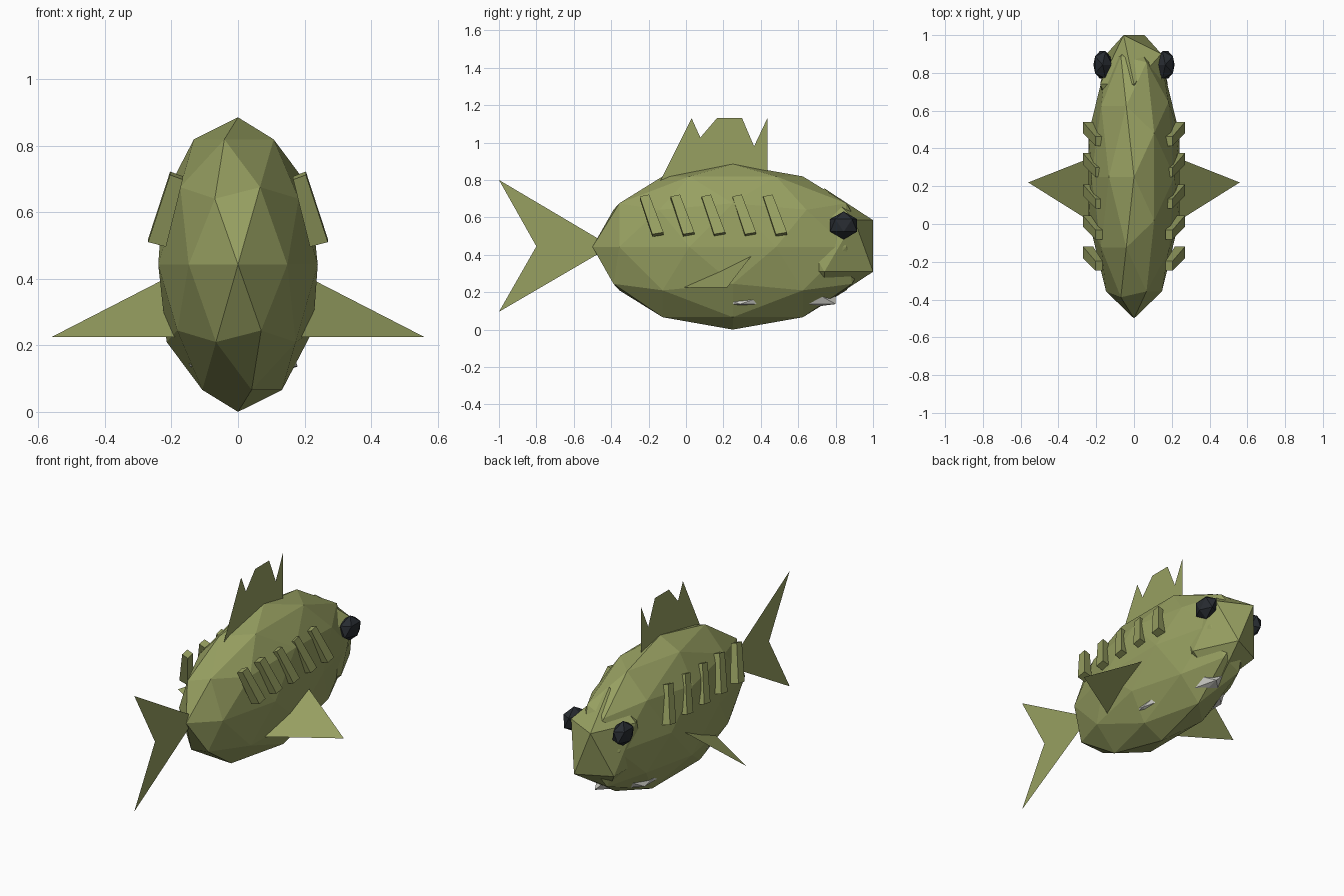
import bpy, bmesh
from mathutils import Matrix

if "Cube" in bpy.data.objects:
    bpy.data.objects.remove(bpy.data.objects["Cube"])


def material(name, rgb):
    m = bpy.data.materials.new(name)
    m.diffuse_color = (*rgb, 1)
    m.use_nodes = True
    m.node_tree.nodes["Principled BSDF"].inputs["Base Color"].default_value = m.diffuse_color
    return m


GREEN = material("olive", (0.31, 0.35, 0.12))
DARK = material("dark", (0.02, 0.024, 0.03))
PALE = material("pale", (0.65, 0.65, 0.6))


def finish(name, bm, mat):
    me = bpy.data.meshes.new(name)
    bm.to_mesh(me)
    bm.free()
    me.materials.append(mat)
    ob = bpy.data.objects.new(name, me)
    bpy.context.collection.objects.link(ob)
    return ob


def ball(name, centre, radii, level, mat):
    # faceted ellipsoid, half a turn about z
    bm = bmesh.new()
    mtx = Matrix.Translation(centre) @ Matrix.Diagonal((-radii[0], -radii[1], radii[2], 1))
    bmesh.ops.create_icosphere(bm, subdivisions=level, radius=1, matrix=mtx)
    return finish(name, bm, mat)


def sheet(name, points, mat=GREEN):
    # flat fin, triangulated so notches stay clean
    bm = bmesh.new()
    f = bm.faces.new([bm.verts.new(p) for p in points])
    bmesh.ops.triangulate(bm, faces=[f])
    return finish(name, bm, mat)


def rib(name, side, y):
    # tapered bar leaning outward and forward toward its lower end
    bm = bmesh.new()
    bmesh.ops.create_cube(bm, size=2)
    for v in bm.verts:
        sx, sy, sz = v.co
        if sz > 0:
            cx, cy, cz, hx, hy = 0.185, y, 0.71, 0.019, 0.025
        else:
            cx, cy, cz, hx, hy = 0.243, y + 0.072, 0.508, 0.027, 0.03
        v.co = (side * (cx + hx * sx), cy + hy * sy, cz + 0.007 * sx + 0.005 * sy)
    bmesh.ops.recalc_face_normals(bm, faces=bm.faces)
    return finish(name, bm, GREEN)


# Body, head and the belly plate that pokes through the flanks
ball("body", (0, 0.25, 0.4425), (0.252, 0.75, 0.4425), 2, GREEN)
ball("head", (0, 0.74, 0.447), (0.2, 0.306, 0.308), 1, GREEN)
ball("belly", (0, 0.29, 0.19), (0.2, 0.6, 0.12), 1, PALE)

# Tail fin and notched back fin
sheet("tail_fin", [(0, y, z) for y, z in
                   [(-0.4, 0.445), (-1, 0.8), (-0.8, 0.445), (-1, 0.095)]])
crest = [(-0.16, 0.75)]
for i in range(4):
    crest.append((0.03 + 0.135 * i, 1.13))
    if i < 3:
        crest.append((0.098 + 0.133 * i, 0.98))
crest.append((0.435, 0.75))
sheet("back_fin", [(0, y, z) for y, z in crest])

# Paired parts
for label, s in (("right", 1), ("left", -1)):
    ball(f"eye_{label}", (s * 0.166, 0.843, 0.557), (s * 0.055, 0.085, 0.075), 1, DARK)
    sheet(f"side_fin_{label}", [(s * 0.56, 0.22, 0.225), (s * 0.2, 0.362, 0.41),
                                (s * 0.19, -0.012, 0.225)])
    for i in range(5):
        rib(f"rib_{label}_{i + 1}", s, -0.222 + 0.165 * i)

# Make mirrored balls face outward
for ob in bpy.data.objects:
    if ob.name.startswith("eye"):
        bm = bmesh.new()
        bm.from_mesh(ob.data)
        bmesh.ops.recalc_face_normals(bm, faces=bm.faces)
        bm.to_mesh(ob.data)
        bm.free()
